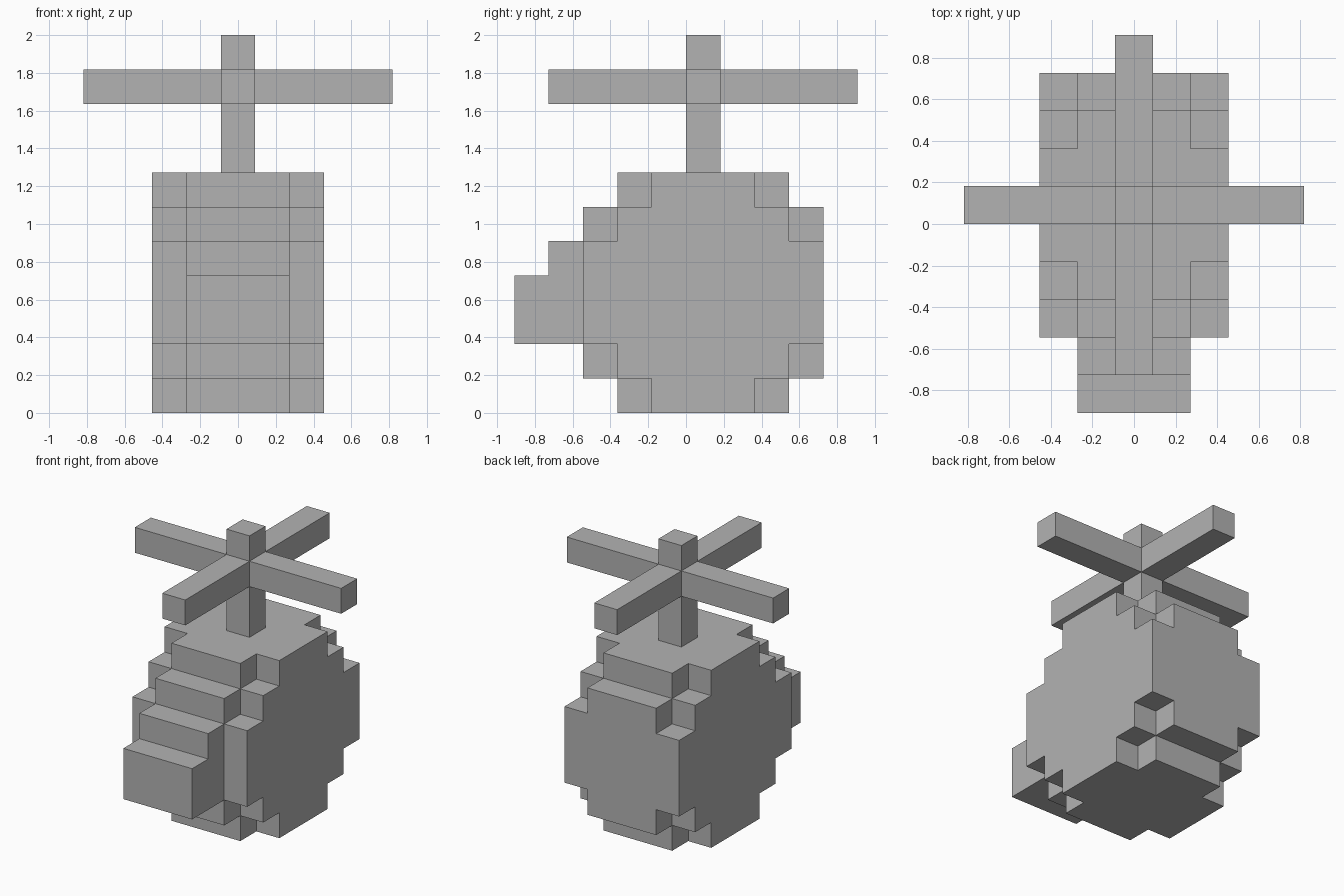
import bpy
import bmesh

cube = bpy.data.objects.get("Cube")
if cube:
    bpy.data.objects.remove(cube, do_unlink=True)

U = 2 / 11  # one block of the blocky grid

grey = bpy.data.materials.new("plain grey")
grey.use_nodes = True
colour = (0.45, 0.45, 0.45, 1)
grey.diffuse_color = colour
grey.node_tree.nodes["Principled BSDF"].inputs["Base Color"].default_value = colour


def prism(name, steps, x0, x1):
    """Extrude a stepped side profile, given as (z0, z1, y0, y1) rows, from x0 to x1."""
    front = [(y, z) for z0, z1, y, _ in steps for z in (z0, z1)]
    back = [(y, z) for z0, z1, _, y in reversed(steps) for z in (z1, z0)]
    outline = []
    for p in front + back:
        if p not in outline:
            outline.append(p)
    bm = bmesh.new()
    side = bm.faces.new([bm.verts.new((x0 * U, y * U, z * U)) for y, z in outline])
    out = bmesh.ops.extrude_face_region(bm, geom=[side])
    moved = [v for v in out["geom"] if isinstance(v, bmesh.types.BMVert)]
    bmesh.ops.translate(bm, vec=((x1 - x0) * U, 0, 0), verts=moved)
    bmesh.ops.recalc_face_normals(bm, faces=bm.faces)
    mesh = bpy.data.meshes.new(name)
    bm.to_mesh(mesh)
    bm.free()
    mesh.materials.append(grey)
    obj = bpy.data.objects.new(name, mesh)
    bpy.context.collection.objects.link(obj)
    return obj


# Body: middle slab with the stepped nose, and a smaller slab on each side
middle = [(0, 1, -2, 3), (1, 2, -3, 4), (2, 4, -5, 4),
          (4, 5, -4, 4), (5, 6, -3, 4), (6, 7, -2, 3)]
flank = [(0, 1, -1, 2), (1, 2, -2, 3), (2, 5, -3, 4),
         (5, 6, -2, 3), (6, 7, -1, 2)]
prism("body_middle", middle, -1.5, 1.5)
prism("body_left_side", flank, 1.5, 2.5)
prism("body_right_side", flank, -2.5, -1.5)

# Rotor: mast, and four blades meeting its sides
prism("rotor_mast", [(7, 11, 0, 1)], -0.5, 0.5)
prism("front_blade", [(9, 10, -4, 0)], -0.5, 0.5)
prism("back_blade", [(9, 10, 1, 5)], -0.5, 0.5)
prism("left_blade", [(9, 10, 0, 1)], 0.5, 4.5)
prism("right_blade", [(9, 10, 0, 1)], -4.5, -0.5)
